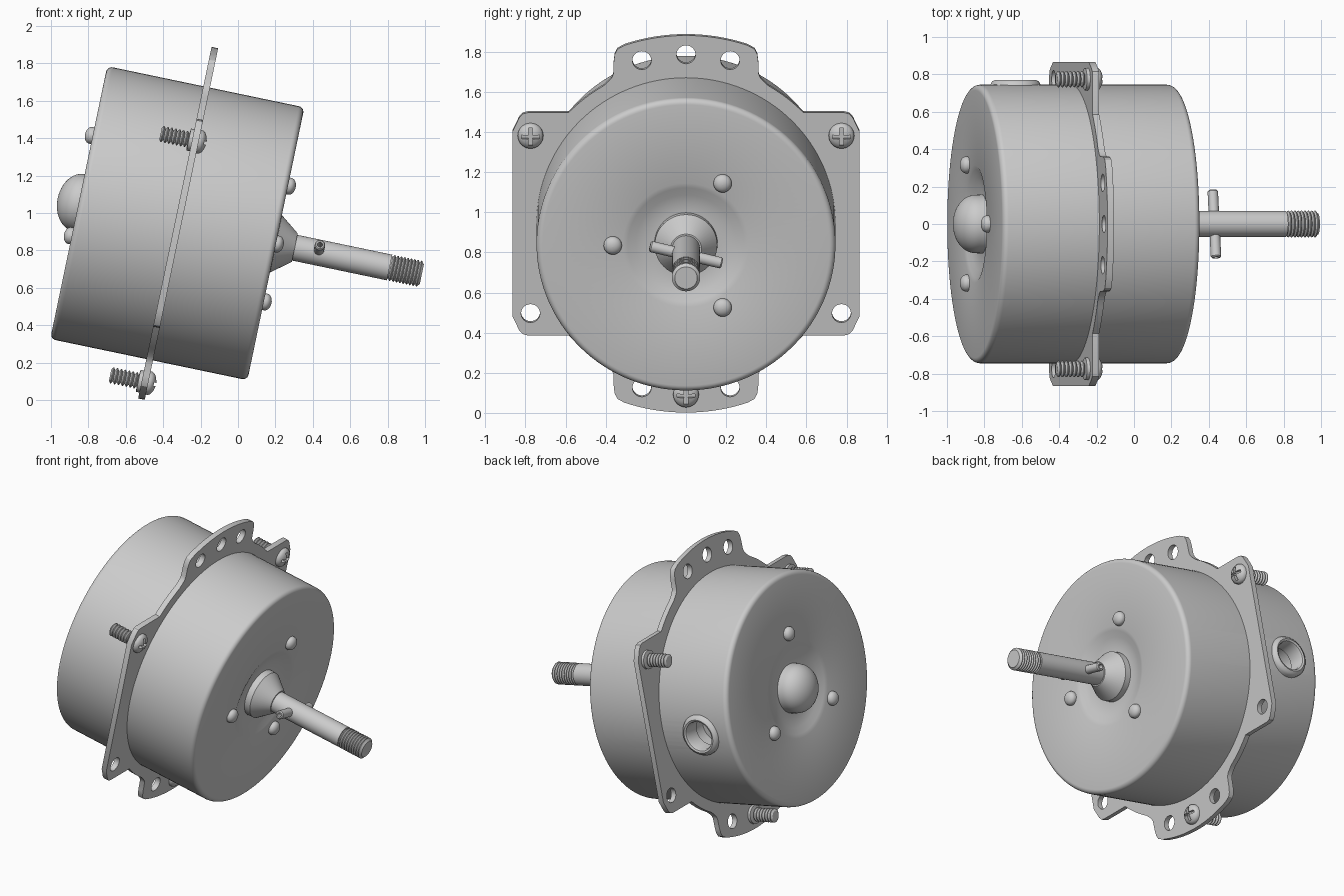
import bpy, bmesh
from math import sin, cos, pi, radians, sqrt, asin
from mathutils import Matrix

if "Cube" in bpy.data.objects:
    bpy.data.objects.remove(bpy.data.objects["Cube"])

# Motor frame: local x = shaft axis, tilted downwards to the right
M = Matrix.Translation((-0.32, 0, 0.945)) @ Matrix.Rotation(radians(11.8), 4, 'Y')


def smooth(ob, angle=32):
    ob.data.shade_smooth()
    ob.data.set_sharp_from_angle(angle=radians(angle))


def finish(name, bm, local=Matrix()):
    bmesh.ops.remove_doubles(bm, verts=bm.verts, dist=1e-5)
    bmesh.ops.recalc_face_normals(bm, faces=bm.faces)
    me = bpy.data.meshes.new(name)
    bm.to_mesh(me)
    bm.free()
    ob = bpy.data.objects.new(name, me)
    bpy.context.collection.objects.link(ob)
    ob.matrix_world = M @ local
    smooth(ob)
    return ob


def lathe(name, profile, local=Matrix(), seg=48, closed=False):
    """Revolve (x, radius) points around local x."""
    bm = bmesh.new()
    rings = [[bm.verts.new((x, r * cos(2 * pi * i / seg), r * sin(2 * pi * i / seg)))
              for i in range(seg)] for x, r in profile]
    pairs = list(zip(rings, rings[1:]))
    if closed:
        pairs.append((rings[-1], rings[0]))
    for a, b in pairs:
        for i in range(seg):
            j = (i + 1) % seg
            bm.faces.new((a[i], a[j], b[j], b[i]))
    if not closed:
        bm.faces.new(rings[0])
        bm.faces.new(rings[-1])
    return finish(name, bm, local)


def at(x, y, z):
    return Matrix.Translation((x, y, z))


def cut(ob, cutter):
    cutter.hide_render = True
    mod = ob.modifiers.new('cut', 'BOOLEAN')
    mod.operation, mod.solver, mod.object = 'DIFFERENCE', 'EXACT', cutter
    bpy.context.view_layer.update()
    me = bpy.data.meshes.new_from_object(ob.evaluated_get(bpy.context.evaluated_depsgraph_get()))
    ob.modifiers.clear()
    ob.data = me
    bpy.data.objects.remove(cutter)
    smooth(ob)


def thread(x0, x1, r_in, r_out, n):
    """Sawtooth thread profile."""
    p = (x1 - x0) / n
    return [q for i in range(n) for q in ((x0 + i * p, r_in), (x0 + (i + 0.4) * p, r_out),
                                          (x0 + (i + 0.6) * p, r_out))] + [(x1, r_in)]


# Drum housing: rounded rims and a shallow dish in each end
R, FRONT, BACK = 0.745, 0.534, -0.543
def end_profile(x, s):
    dish = [(x - s * d, r) for r, d in ((0.12, .04), (0.17, .04), (0.21, .036),
                                        (0.25, .025), (0.29, .009), (0.315, 0))]
    f = 0.03
    rim = [(x - s * f * (1 - cos(a)), R - f + f * sin(a))
           for a in [i * pi / 12 for i in range(7)]]
    return dish + rim
housing = lathe('housing', end_profile(BACK, -1) + end_profile(FRONT, 1)[::-1], seg=128)

# Cable opening and grommet on the rear half
side = at(-0.31, 0, -0.05) @ Matrix.Rotation(pi / 2, 4, 'Z')
cut(housing, lathe('opening_cutter', [(0.58, 0.1), (0.9, 0.1)], side))
lathe('cable_grommet', [(0.69, .135), (0.745, .135), (0.762, .125), (0.77, .11), (0.765, .098),
                        (0.75, .092), (0.66, .092), (0.66, .11)], side, closed=True)

# Mounting plate: one quarter outline (y, z), mirrored both ways
quarter = [(0.96 * sin(a), 0.96 * cos(a)) for a in [i * asin(0.32) / 8 for i in range(9)]]
quarter += [(0.342, .89), (0.355, .865), (0.36, .83), (0.362, .765), (0.37, .745), (0.385, .728)]
for i in range(6):
    y = 0.41 + i * 0.035
    quarter.append((y, sqrt(0.815 ** 2 - y * y)))
quarter += [(0.60, .567), (0.79, .567), (0.815, .56), (0.832, .54), (0.865, .47)]
half = quarter + [(y, -z) for y, z in reversed(quarter)]
outline = half + [(-y, z) for y, z in reversed(half)]
bm = bmesh.new()
ring = [bm.verts.new((-0.018, y, z)) for y, z in outline]
bmesh.ops.remove_doubles(bm, verts=ring, dist=1e-5)
face = bm.faces.new([v for v in ring if v.is_valid])
ext = bmesh.ops.extrude_face_region(bm, geom=[face])
bmesh.ops.translate(bm, vec=(0.036, 0, 0), verts=[v for v in ext['geom'] if isinstance(v, bmesh.types.BMVert)])
plate = finish('mounting_plate', bm)

# Bolt holes in tabs and lower ears
holes = [(0, 0.863), (0.22, 0.833), (-0.22, 0.833), (0.22, -0.833), (-0.22, -0.833),
         (0.775, -0.455), (-0.775, -0.455)]
for y, z in holes:
    cut(plate, lathe('hole_cutter', [(-0.1, 0.047), (0.1, 0.047)], at(0, y, z), seg=32))

# Cross-head screws with washers behind the plate
screw_profile = thread(-0.19, -0.04, 0.031, 0.044, 7)
screw_profile += [(-0.036, .06), (-0.01, .06), (0.01, .045), (0.018, .045), (0.018, .064),
                  (0.03, .063), (0.042, .055), (0.053, .038), (0.06, .015)]
for i, (y, z) in enumerate([(0.775, 0.45), (-0.775, 0.45), (0, -0.868)]):
    screw = lathe(f'screw_{i + 1}', screw_profile, at(0, y, z), seg=32)
    for size in ((0.05, 0.09, 0.018), (0.05, 0.018, 0.09)):
        bm = bmesh.new()
        bmesh.ops.create_cube(bm, size=1)
        bmesh.ops.scale(bm, vec=size, verts=bm.verts)
        cut(screw, finish('slot_cutter', bm, at(0.06, y, z)))

# Front bearing cone, shaft and threaded tip
lathe('bearing_cone', [(0.47, .158), (0.535, .156), (0.637, .078), (0.637, .05)])
lathe('shaft', [(0.5, 0.07), (1.155, 0.07)])
lathe('shaft_thread', [(1.14, .058)] + thread(1.16, 1.325, 0.06, 0.071, 9) + [(1.331, .056)])

# Tubular cross pin through the shaft
pin = at(0.766, 0, 0) @ Matrix.Rotation(radians(-13.5), 4, 'X') @ Matrix.Rotation(pi / 2, 4, 'Z')
lathe('cross_pin', [(-0.185, .022), (-0.178, .028), (0.178, .028), (0.185, .022), (0.185, .014),
                    (-0.185, .014)], pin, seg=24, closed=True)

# Rear bearing dome
dome = [(-0.49, 0.158)] + [(-0.54 - 0.118 * sin(a), 0.001 + 0.155 * cos(a))
                           for a in [i * pi / 24 for i in range(13)]]
lathe('rear_dome', dome)

# Three domed rivets on each end
for name, x, s, start in (('front', FRONT, 1, 60), ('rear', BACK, -1, 90)):
    prof = [(-s * 0.01, 0.045)] + [(s * (0.01 + 0.032 * sin(a)), 0.0005 + 0.045 * cos(a))
                                   for a in [i * pi / 14 for i in range(8)]]
    for k in range(3):
        a = radians(start + 120 * k)
        lathe(f'{name}_rivet_{k + 1}', prof, at(x, 0.365 * cos(a), 0.365 * sin(a)), seg=24)
